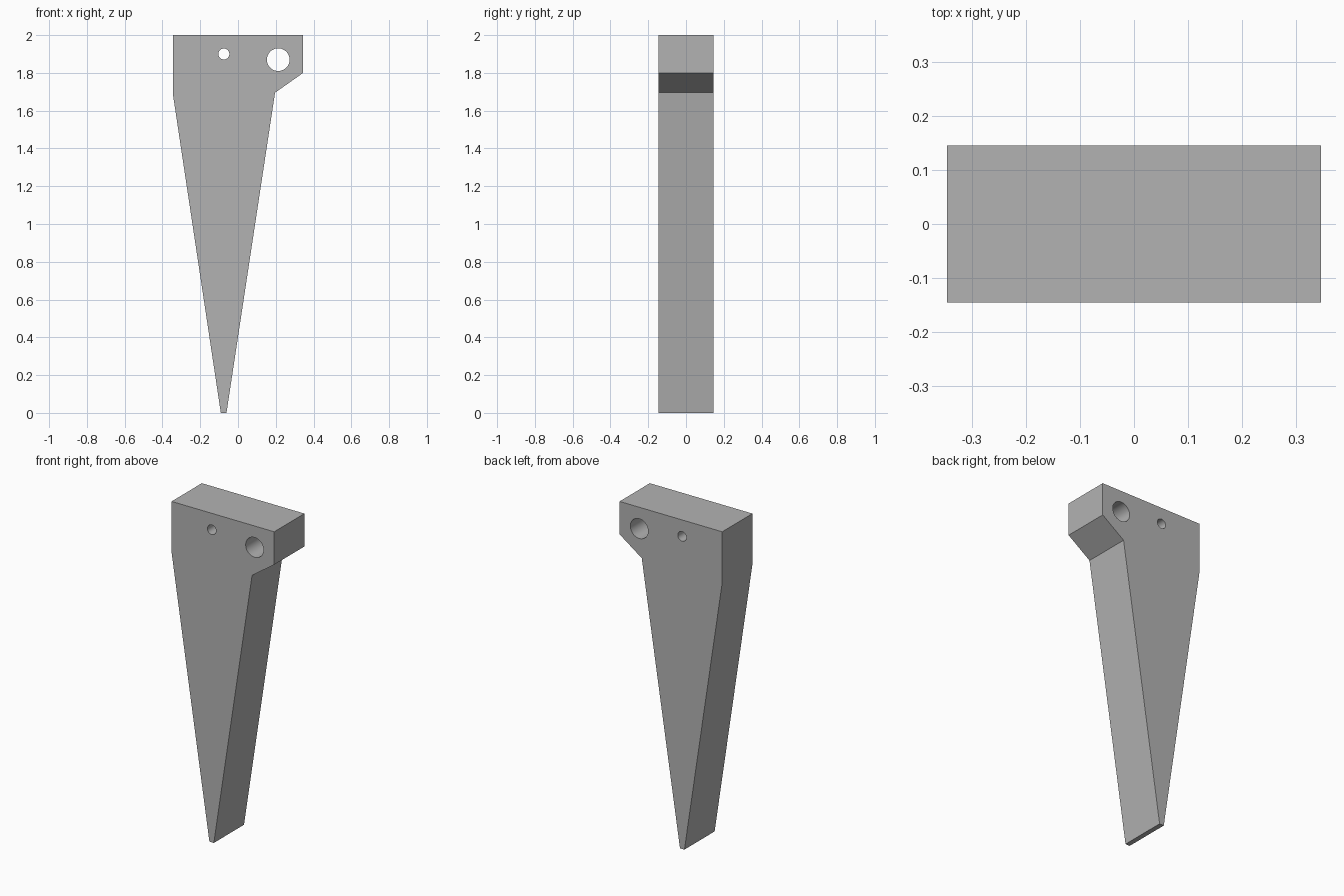
import bpy
import bmesh
import math

cube = bpy.data.objects.get("Cube")
if cube:
    bpy.data.objects.remove(cube, do_unlink=True)

HALF_DEPTH = 0.145

grey = bpy.data.materials.new("plain grey")
grey.use_nodes = True
colour = (0.45, 0.45, 0.45, 1)
grey.diffuse_color = colour
grey.node_tree.nodes["Principled BSDF"].inputs["Base Color"].default_value = colour


def prism(name, profile, half_depth):
    """Extrude an x-z outline evenly to the front and back."""
    bm = bmesh.new()
    face = bm.faces.new([bm.verts.new((x, -half_depth, z)) for x, z in profile])
    grown = bmesh.ops.extrude_face_region(bm, geom=[face])["geom"]
    moved = [v for v in grown if isinstance(v, bmesh.types.BMVert)]
    bmesh.ops.translate(bm, verts=moved, vec=(0, 2 * half_depth, 0))
    bmesh.ops.recalc_face_normals(bm, faces=bm.faces)
    mesh = bpy.data.meshes.new(name)
    bm.to_mesh(mesh)
    bm.free()
    mesh.materials.append(grey)
    obj = bpy.data.objects.new(name, mesh)
    bpy.context.collection.objects.link(obj)
    return obj


def circle(x, z, radius, sides=48):
    angles = [math.tau * i / sides for i in range(sides)]
    return [(x + radius * math.cos(a), z + radius * math.sin(a)) for a in angles]


# Tapered blade with a square head and a side lug
blade = prism("tapered_blade", [
    (-0.345, 2), (-0.345, 1.69), (-0.091, 0), (-0.061, 0),
    (0.196, 1.695), (0.345, 1.8), (0.345, 2)], HALF_DEPTH)

# Small pin hole and larger pivot hole, drilled right through
bpy.context.view_layer.objects.active = blade
for name, x, z, radius in (("pin_hole", -0.075, 1.9, 0.029),
                           ("pivot_hole", 0.213, 1.87, 0.06)):
    cutter = prism(name, circle(x, z, radius), HALF_DEPTH * 2)
    cutter.hide_render = True
    cut = blade.modifiers.new(name, "BOOLEAN")
    cut.operation = "DIFFERENCE"
    cut.solver = "EXACT"
    cut.object = cutter
    bpy.ops.object.modifier_apply(modifier=cut.name)
    bpy.data.objects.remove(cutter, do_unlink=True)

# Round hole walls, crisp outer edges
bpy.ops.object.select_all(action="DESELECT")
blade.select_set(True)
bpy.ops.object.shade_smooth_by_angle(angle=math.radians(20))
